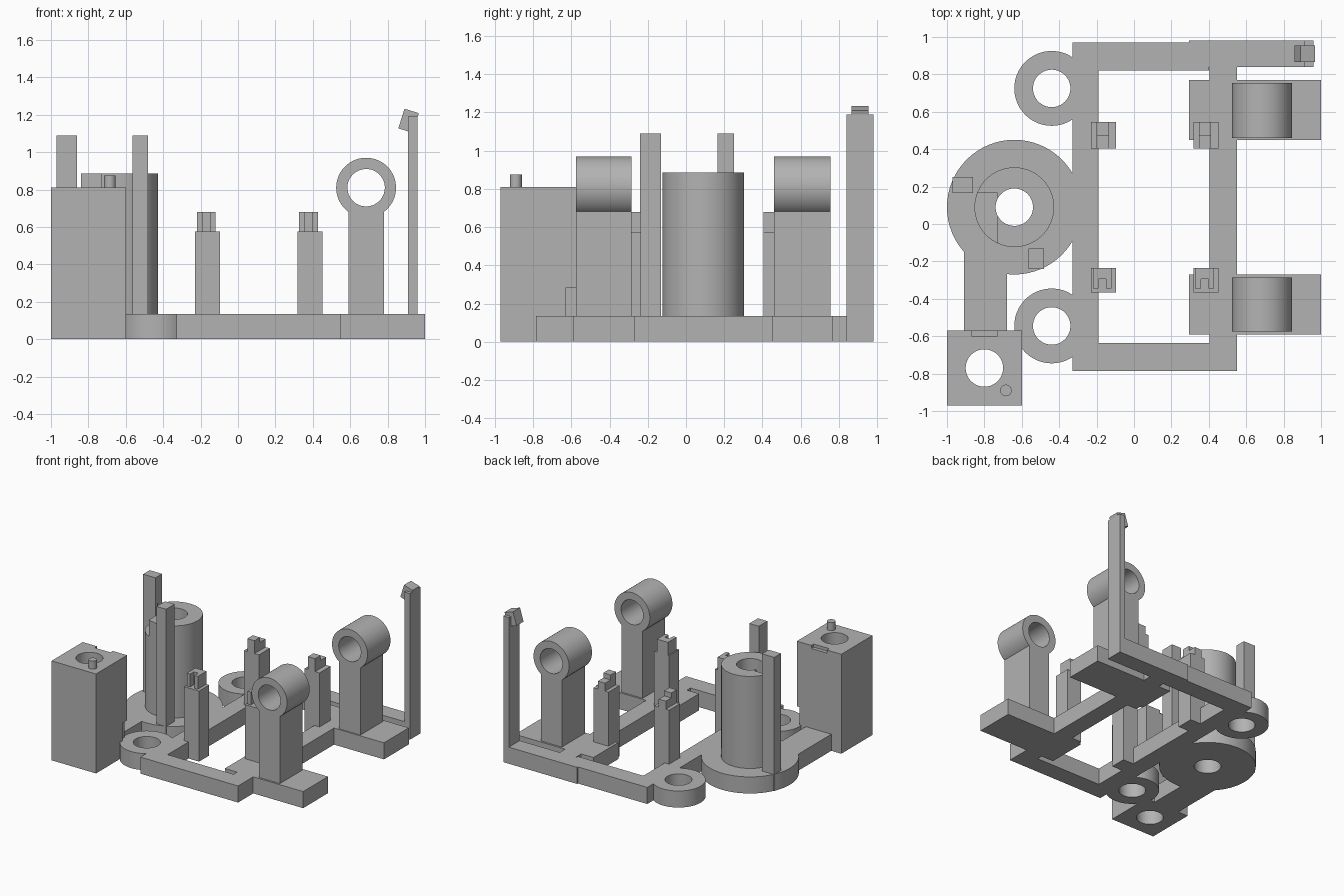
import bpy
from math import pi, radians
from mathutils import Vector

if "Cube" in bpy.data.objects:
    bpy.data.objects.remove(bpy.data.objects["Cube"], do_unlink=True)

GREY = 0.45
mat = bpy.data.materials.new("plain grey")
mat.use_nodes = True
mat.diffuse_color = (GREY, GREY, GREY, 1)
mat.node_tree.nodes["Principled BSDF"].inputs["Base Color"].default_value = (GREY, GREY, GREY, 1)

BASE = 0.135  # thickness of the base plate


def finish(name):
    ob = bpy.context.object
    ob.name = ob.data.name = name
    ob.data.materials.append(mat)
    return ob


def box(name, x, y, z, tilt=0):
    """Box from (min, max) pairs, optionally tilted about y."""
    lo, hi = Vector((x[0], y[0], z[0])), Vector((x[1], y[1], z[1]))
    bpy.ops.mesh.primitive_cube_add(size=1, location=(lo + hi) / 2, rotation=(0, tilt, 0))
    bpy.context.object.scale = hi - lo
    bpy.ops.object.transform_apply(location=False, rotation=False, scale=True)
    return finish(name)


def cylinder(name, centre, radius, length, along_y=False):
    bpy.ops.mesh.primitive_cylinder_add(vertices=64, radius=radius, depth=length,
                                        location=centre, rotation=(pi / 2 if along_y else 0, 0, 0))
    return finish(name)


def combine(ob, other, operation="DIFFERENCE"):
    mod = ob.modifiers.new("boolean", "BOOLEAN")
    mod.operation, mod.solver, mod.object = operation, "EXACT", other
    bpy.ops.object.select_all(action="DESELECT")
    bpy.context.view_layer.objects.active = ob
    ob.select_set(True)
    bpy.ops.object.modifier_apply(modifier=mod.name)
    bpy.data.objects.remove(other, do_unlink=True)


def smooth(ob):
    bpy.ops.object.select_all(action="DESELECT")
    bpy.context.view_layer.objects.active = ob
    ob.select_set(True)
    bpy.ops.object.shade_smooth_by_angle(angle=radians(30))


def tube(name, centre, outer, inner, length, along_y=False):
    ob = cylinder(name, centre, outer, length, along_y)
    combine(ob, cylinder("cutter", centre, inner, length + 0.2, along_y))
    smooth(ob)
    return ob


# Rectangular base frame
floor = (0, BASE)
box("left_rail", (-0.33, -0.19), (-0.785, 0.97), floor)
box("right_rail", (0.405, 0.55), (-0.785, 0.9), floor)
box("front_rail", (-0.33, 0.55), (-0.785, -0.635), floor)
box("back_rail", (-0.33, 0.4), (0.82, 0.97), floor)
box("hook_rail", (0.295, 0.96), (0.84, 0.98), floor)

# Mounting rings beside the frame
for name, y in (("front", -0.545), ("back", 0.725)):
    tube(name + "_mounting_ring", (-0.44, y, BASE / 2), 0.2, 0.1, BASE)

# Round column with its flange, bore and corner notch
CX, CY, TOP = -0.64, 0.09, 0.885
column = cylinder("column", (CX, CY, TOP / 2), 0.213, TOP)
flange = cylinder("flange", (CX, CY, BASE / 2), 0.36, BASE)
combine(column, flange, "UNION")
combine(column, cylinder("cutter", (CX, CY, 0.5), 0.1, 2))
combine(column, box("cutter", (-1.2, -0.73), (-0.5, 0.165), (0.75, 1.2)))
smooth(column)

# Tall guide posts around the column
box("outer_guide_post", (-0.97, -0.86), (0.165, 0.25), (0, 1.09))
box("inner_guide_post", (-0.565, -0.48), (-0.24, -0.13), (0, 1.09))

# Arm leading to the bored block
box("arm", (-0.91, -0.68), (-0.6, -0.13), floor)
block = box("bored_block", (-1, -0.6), (-0.97, -0.57), (0, 0.81))
combine(block, cylinder("cutter", (-0.8, -0.77, 0.4), 0.1, 2))
combine(block, box("cutter", (-0.87, -0.73), (-0.6, -0.5), (0.785, 0.9)))
combine(block, box("cutter", (-0.625, -0.5), (-0.63, -0.5), (-0.1, 0.28)))
smooth(block)
smooth(cylinder("locating_pin", (-0.685, -0.89, 0.81), 0.031, 0.13))

# Two bearing supports on wide feet
for name, foot, y in (("front", (-0.59, -0.27), (-0.575, -0.285)),
                      ("back", (0.45, 0.77), (0.46, 0.755))):
    middle = (0.685, sum(y) / 2, 0.81)
    box(name + "_bearing_foot", (0.295, 1), foot, floor)
    stem = box(name + "_bearing_stem", (0.59, 0.78), y, (BASE, 0.76))
    combine(stem, cylinder("cutter", middle, 0.13, 0.5, True))
    tube(name + "_bearing", middle, 0.16, 0.1, y[1] - y[0], True)

# Four clip posts with raised jaws
for side, x in (("right", -0.23), ("left", 0.317)):
    width = (x, x + 0.135)
    box(side + "_front_clip_post", width, (-0.365, -0.235), (0, 0.575))
    box(side + "_front_clip_back", (x + 0.01, x + 0.11), (-0.295, -0.235), (0.575, 0.68))
    for end, jx in (("outer", x + 0.01), ("inner", x + 0.08)):
        box(f"{side}_front_clip_{end}_jaw", (jx, jx + 0.03), (-0.345, -0.295), (0.575, 0.68))
    box(side + "_back_clip_post", width, (0.405, 0.545), (0, 0.575))
    box(side + "_back_clip_jaw", (x + 0.03, x + 0.095), (0.405, 0.475), (0.575, 0.68))
    box(side + "_back_clip_step", (x + 0.03, x + 0.095), (0.475, 0.545), (0.575, 0.64))

# Tall post with a tilted hook
box("hook_post", (0.91, 0.96), (0.84, 0.98), (0, 1.19))
box("hook", (0.872, 0.952), (0.865, 0.955), (1.113, 1.223), tilt=0.3)
